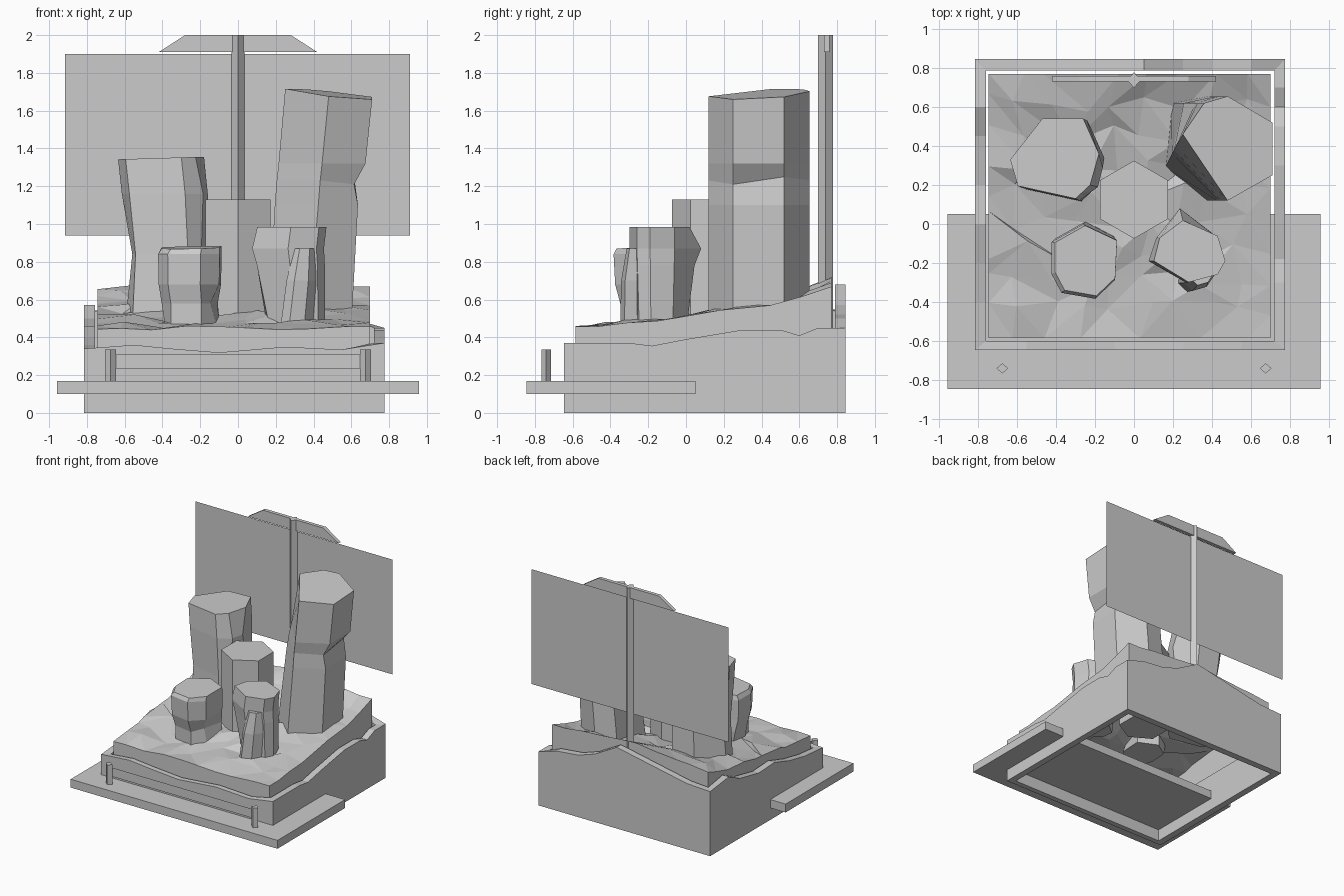
import bpy
import bmesh
import math
import random
from mathutils import Vector

random.seed(4)

default_cube = bpy.data.objects.get("Cube")
if default_cube:
    bpy.data.objects.remove(default_cube, do_unlink=True)

# Single plain stone colour
stone = bpy.data.materials.new("light_grey")
stone.use_nodes = True
grey = (0.6, 0.6, 0.6, 1)
stone.diffuse_color = grey
stone.node_tree.nodes["Principled BSDF"].inputs["Base Color"].default_value = grey


def finish(name, bm, recalc=True):
    if recalc:
        bmesh.ops.recalc_face_normals(bm, faces=bm.faces)
    mesh = bpy.data.meshes.new(name)
    bm.to_mesh(mesh)
    bm.free()
    mesh.materials.append(stone)
    obj = bpy.data.objects.new(name, mesh)
    bpy.context.collection.objects.link(obj)
    return obj


def loft(name, rings, caps=True, closed=False):
    """Skin a stack of equal-length rings of 3D points."""
    bm = bmesh.new()
    loops = [[bm.verts.new(p) for p in ring] for ring in rings]
    pairs = list(zip(loops, loops[1:]))
    if closed:
        pairs.append((loops[-1], loops[0]))
    for low, high in pairs:
        for i in range(len(low)):
            j = (i + 1) % len(low)
            bm.faces.new((low[i], low[j], high[j], high[i]))
    if caps:
        bm.faces.new(loops[0])
        bm.faces.new(loops[-1])
    return finish(name, bm)


def prism(name, outline, z0, z1):
    return loft(name, [[(x, y, z) for x, y in outline] for z in (z0, z1)])


def box(name, x0, x1, y0, y1, z0, z1):
    return prism(name, [(x0, y0), (x1, y0), (x1, y1), (x0, y1)], z0, z1)


def diamond(name, x, y, rx, ry, z0, z1):
    return prism(name, [(x + rx, y), (x, y + ry), (x - rx, y), (x, y - ry)], z0, z1)


def sheet(name, x0, x1, y, z0, z1):
    bm = bmesh.new()
    corners = [(x0, y, z0), (x1, y, z0), (x1, y, z1), (x0, y, z1)]
    bm.faces.new([bm.verts.new(p) for p in corners])
    return finish(name, bm, recalc=False)


def column(name, outline, levels, dents=(), tilt=(0, 0)):
    """Stone column: levels are (z, dx, dy, scale); dents push single corners."""
    n = len(outline)
    cx = sum(p[0] for p in outline) / n
    cy = sum(p[1] for p in outline) / n
    rings = []
    for z, dx, dy, s in levels:
        rings.append([Vector((cx + (x - cx) * s + dx, cy + (y - cy) * s + dy, z))
                      for x, y in outline])
    for p in rings[-1]:
        p.z += (p.x - cx) * tilt[0] + (p.y - cy) * tilt[1]
    for level, corner, push in dents:
        rings[level][corner] += Vector(push)
    return loft(name, rings)


def ramp(points, t):
    """Piecewise linear lookup."""
    for (a, u), (b, v) in zip(points, points[1:]):
        if t <= b:
            return u + (v - u) * max(0, t - a) / (b - a)
    return points[-1][1]


# Hollow plinth with a wavy rim
X0, X1, Y0, Y1 = -0.815, 0.775, -0.645, 0.845
front = [(X0, .34), (-.55, .36), (-.35, .34), (-.1, .32), (.25, .35), (.55, .335), (X1, .37)]
right = [(Y0, .37), (-.3, .37), (-.18, .355), (0, .39), (.3, .44), (.5, .44), (.6, .41), (.7, .45), (Y1, .45)]
back = [(X1, .45), (.6, .5), (.4, .52), (.25, .57), (.05, .68), (-.15, .64), (-.4, .59), (-.6, .55), (X0, .54)]
left = [(Y1, .54), (.6, .57), (.45, .5), (.2, .45), (0, .46), (-.2, .4), (-.4, .36), (Y0, .34)]
rim = [(x, Y0, z) for x, z in front[:-1]] + [(X1, y, z) for y, z in right[:-1]]
rim += [(x, Y1, z) for x, z in back[:-1]] + [(X0, y, z) for y, z in left[:-1]]


def inset(p, z):
    return (min(max(p[0], -.758), .72), min(max(p[1], -.6), .788), z)


loft("plinth", [[(x, y, 0) for x, y, z in rim], rim,
                [inset(p, p[2]) for p in rim], [inset(p, 0) for p in rim]],
     caps=False, closed=True)

# Rocky ground: jittered faceted grid with an open skirt
N = 9
slope = [(-.585, .45), (-.2, .49), (.1, .53), (.45, .57), (.65, .62), (.77, .67)]
bm = bmesh.new()
grid = []
for j in range(N + 1):
    row = []
    for i in range(N + 1):
        x = -.745 + 1.445 * i / N
        y = -.585 + 1.355 * j / N
        if 0 < i < N:
            x += random.uniform(-.05, .05)
        if 0 < j < N:
            y += random.uniform(-.05, .05)
        inner = 0 < i < N and 0 < j < N
        bump = random.uniform(-.025, .03) if inner else random.uniform(-.012, .012)
        crest = .06 * max(0, y - .5) / .27 * math.cos(2 * x)
        row.append(bm.verts.new((x, y, ramp(slope, y) + bump + crest - .02 * (y > .7))))
    grid.append(row)
for j in range(N):
    for i in range(N):
        a, b = grid[j][i], grid[j][i + 1]
        c, d = grid[j + 1][i + 1], grid[j + 1][i]
        tris = ((a, b, c), (a, c, d)) if random.random() < .5 else ((a, b, d), (b, c, d))
        for tri in tris:
            bm.faces.new(tri)
edge = grid[0][:-1] + [r[-1] for r in grid[:-1]] + grid[-1][:0:-1] + [r[0] for r in grid[:0:-1]]
skirt = [bm.verts.new((v.co.x, v.co.y, .3)) for v in edge]
for k in range(len(edge)):
    m = (k + 1) % len(edge)
    bm.faces.new((edge[k], skirt[k], skirt[m], edge[m]))
finish("rocky_ground", bm)

# Stone columns
hexagon = [(.2 * math.sin(k * math.pi / 3), .125 - .2 * math.cos(k * math.pi / 3)) for k in range(6)]
prism("centre_column", hexagon, .44, 1.13)

column("back_left_column",
       [(-.47, .54), (-.26, .54), (-.18, .36), (-.225, .2), (-.3, .13), (-.595, .195), (-.635, .33)],
       [(.44, .03, -.02, .98), (.84, .04, -.02, .94), (1.16, .02, -.01, 1), (1.35, 0, 0, 1)],
       [(2, 2, (0, -.06, 0)), (2, 3, (.02, 0, 0)), (1, 6, (.02, 0, 0))], (.03, 0))

column("tall_column",
       [(.25, .46), (.48, .12), (.71, .25), (.71, .52), (.48, .655), (.36, .62)],
       [(.46, -.11, 0, 1), (1.1, -.055, 0, 1), (1.23, -.045, 0, 1), (1.32, -.035, 0, 1), (1.69, 0, 0, 1)],
       [(0, 0, (.02, -.17, 0)), (1, 0, (.0, -.1, 0)), (2, 0, (0, -.08, 0)), (3, 0, (0, -.06, 0)),
        (1, 2, (-.02, 0, 0)), (1, 3, (-.02, 0, 0)),
        (2, 2, (-.05, 0, -.02)), (2, 3, (-.05, 0, .02)),
        (0, 5, (-.06, 0, 0)), (1, 5, (-.05, 0, 0))], (-.1, .05))

column("front_left_column",
       [(-.42, -.09), (-.42, -.25), (-.37, -.345), (-.2, -.375), (-.1, -.28), (-.09, -.08), (-.26, 0)],
       [(.42, .01, .02, .94), (.58, .01, .02, .96), (.68, 0, 0, 1), (.84, 0, -.005, 1.02), (.875, .01, 0, .96)],
       [(1, 4, (-.05, .02, 0)), (1, 5, (-.02, 0, 0)), (0, 0, (.03, 0, 0)), (0, 1, (.02, 0, 0))],
       (.02, .04))

column("front_right_column",
       [(.1, -.19), (.28, -.3), (.43, -.26), (.47, -.19), (.43, -.06), (.25, .02), (.13, -.07)],
       [(.42, .01, 0, .88), (.78, -.005, 0, .97), (.87, -.015, 0, 1), (.985, 0, 0, .99)],
       [(2, 5, (0, .06, 0)), (1, 5, (0, .03, 0)), (2, 0, (-.01, 0, 0)), (0, 0, (.04, 0, 0))])

column("front_shard",
       [(.28, -.29), (.32, -.33), (.39, -.31), (.43, -.25), (.36, -.2), (.29, -.22)],
       [(.42, -.05, -.01, 1.15), (.7, -.02, -.01, 1.05), (.87, 0, 0, .75)])

# Sign on a post with a small roof board
diamond("sign_post", 0, .738, .035, .04, .44, 2)
sheet("sign_panel", -.915, .91, .742, .94, 1.9)
gable = [(-.42, 1.91), (.42, 1.91), (.28, 2), (-.28, 2)]
loft("sign_cap", [[(x, y, z) for x, z in gable] for y in (.73, .76)])

# Walkway slab with posts and a low banner rail
box("walkway", -.957, .957, -.845, .05, .1, .17)
for side, x in (("right", -.675), ("left", .675)):
    diamond(side + "_rail_post", x, -.74, .03, .026, .15, .335)
sheet("rail_banner", -.675, .675, -.74, .235, .31)
